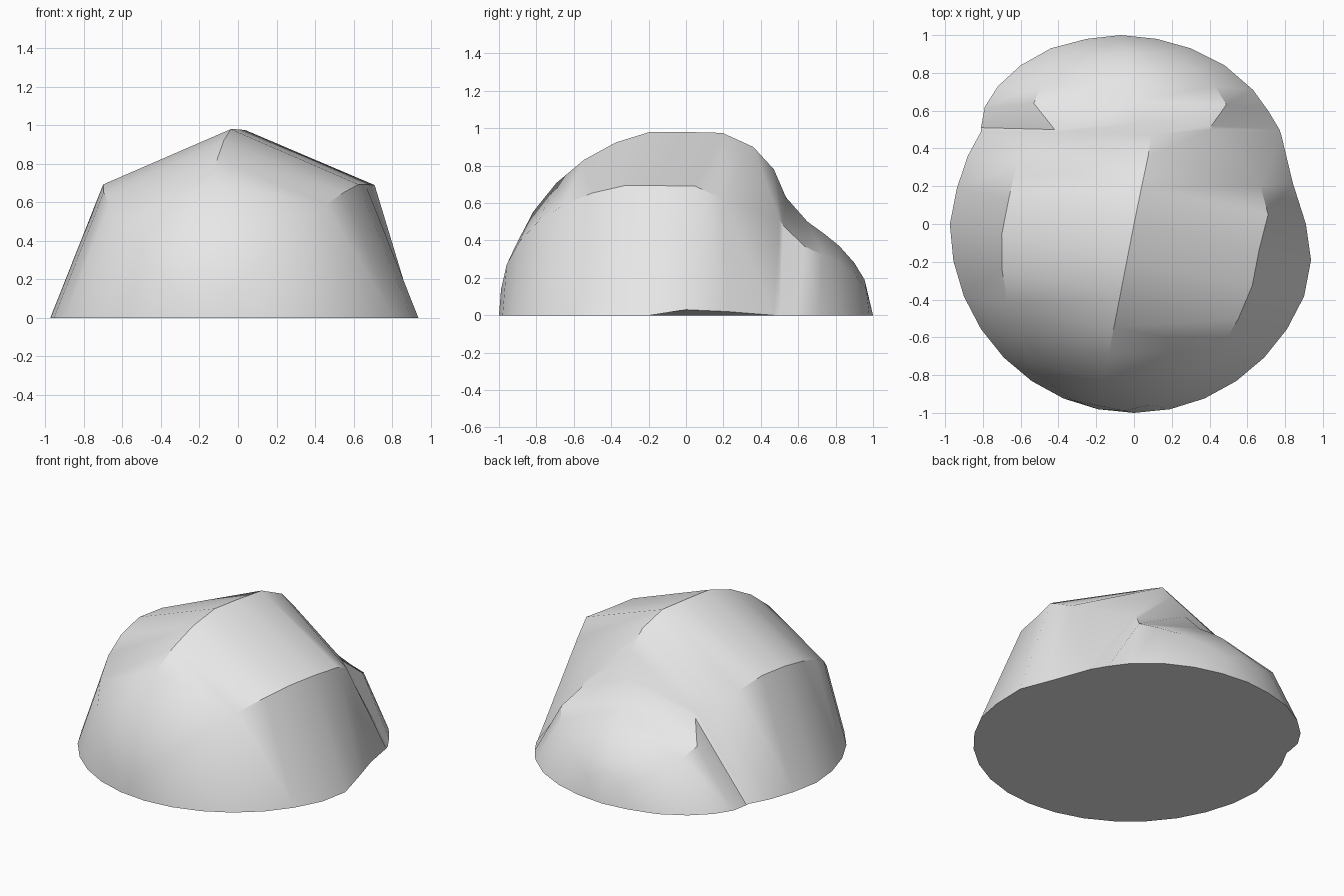
import bpy, bmesh, math
from mathutils import Vector

if "Cube" in bpy.data.objects:
    bpy.data.objects.remove(bpy.data.objects["Cube"])

STEP = math.radians(11.25)   # ring spacing, also the turn of the ridge about z


def turned(x, y, z):
    c, s = math.cos(STEP), math.sin(STEP)
    return Vector(((x * c + y * s) * 0.975, -x * s + y * c, z))


def front_ring(i):
    # half ring of an eight-sided ball lying on its side, left base to right base
    t = i * STEP
    r = 0.98 if i == 0 else math.cos(t)
    return [turned(-r * math.cos(k * math.pi / 4), math.sin(t),
                   max(0, r * math.sin(k * math.pi / 4))) for k in range(5)]


def back_ring(left, right, top):
    # half ring of the lower back dome
    l, r, t = Vector(left + (0,)), Vector(right + (0,)), Vector(top)

    def mid(b):
        return Vector((t.x + (b.x - t.x) * 0.68, t.y + (b.y - t.y) * 0.35, t.z * 0.74))
    return [l, mid(l), t, mid(r), r]


rings = [front_ring(i) for i in range(-7, 1)]

# broken shoulder between ridge and back dome
shoulder = [
    [(-.88, .36, 0), (-.62, .32, .65), (.04, .195, .975), (.71, .05, .69), (.91, 0, .03)],
    [(-.81, .49, 0), (-.50, .43, .57), (.075, .36, .90), (.67, .20, .62), (.84, .22, .02)],
    [(-.81, .50, 0), (-.42, .485, .51), (.09, .47, .78), (.41, .50, .51), (.78, .47, 0)],
    [(-.81, .51, 0), (-.42, .50, .48), (.04, .535, .63), (.41, .52, .48), (.77, .50, 0)],
]
rings += [[Vector(p) for p in ring] for ring in shoulder]

# back dome
rings += [
    back_ring((-.79, .62), (.71, .60), (.02, .65, .50)),
    back_ring((-.72, .73), (.63, .71), (0, .74, .435)),
    back_ring((-.60, .84), (.48, .84), (-.02, .82, .37)),
    back_ring((-.44, .93), (.30, .93), (-.05, .90, .28)),
    back_ring((-.25, .98), (.12, .98), (-.06, .955, .19)),
]

bm = bmesh.new()
grid = [[bm.verts.new(p) for p in ring] for ring in rings]
front_tip = bm.verts.new(turned(0, -1, 0))
back_tip = bm.verts.new((-.07, 1, 0))
for a, b in zip(grid, grid[1:]):
    for k in range(4):
        bm.faces.new((a[k], a[k + 1], b[k + 1], b[k]))
for k in range(4):
    bm.faces.new((front_tip, grid[0][k + 1], grid[0][k]))
    bm.faces.new((back_tip, grid[-1][k], grid[-1][k + 1]))

# flat underside
base = [front_tip] + [g[0] for g in grid] + [back_tip] + [g[4] for g in reversed(grid)]
bm.faces.new(base)
bmesh.ops.recalc_face_normals(bm, faces=bm.faces)

mesh = bpy.data.meshes.new("rock")
bm.to_mesh(mesh)
bm.free()
rock = bpy.data.objects.new("rock", mesh)
bpy.context.collection.objects.link(rock)

grey = bpy.data.materials.new("light grey")
grey.diffuse_color = (0.8, 0.8, 0.8, 1)
grey.use_nodes = True
grey.node_tree.nodes["Principled BSDF"].inputs["Base Color"].default_value = grey.diffuse_color
mesh.materials.append(grey)

bpy.context.view_layer.objects.active = rock
rock.select_set(True)
bpy.ops.object.shade_smooth_by_angle(angle=math.radians(36))
